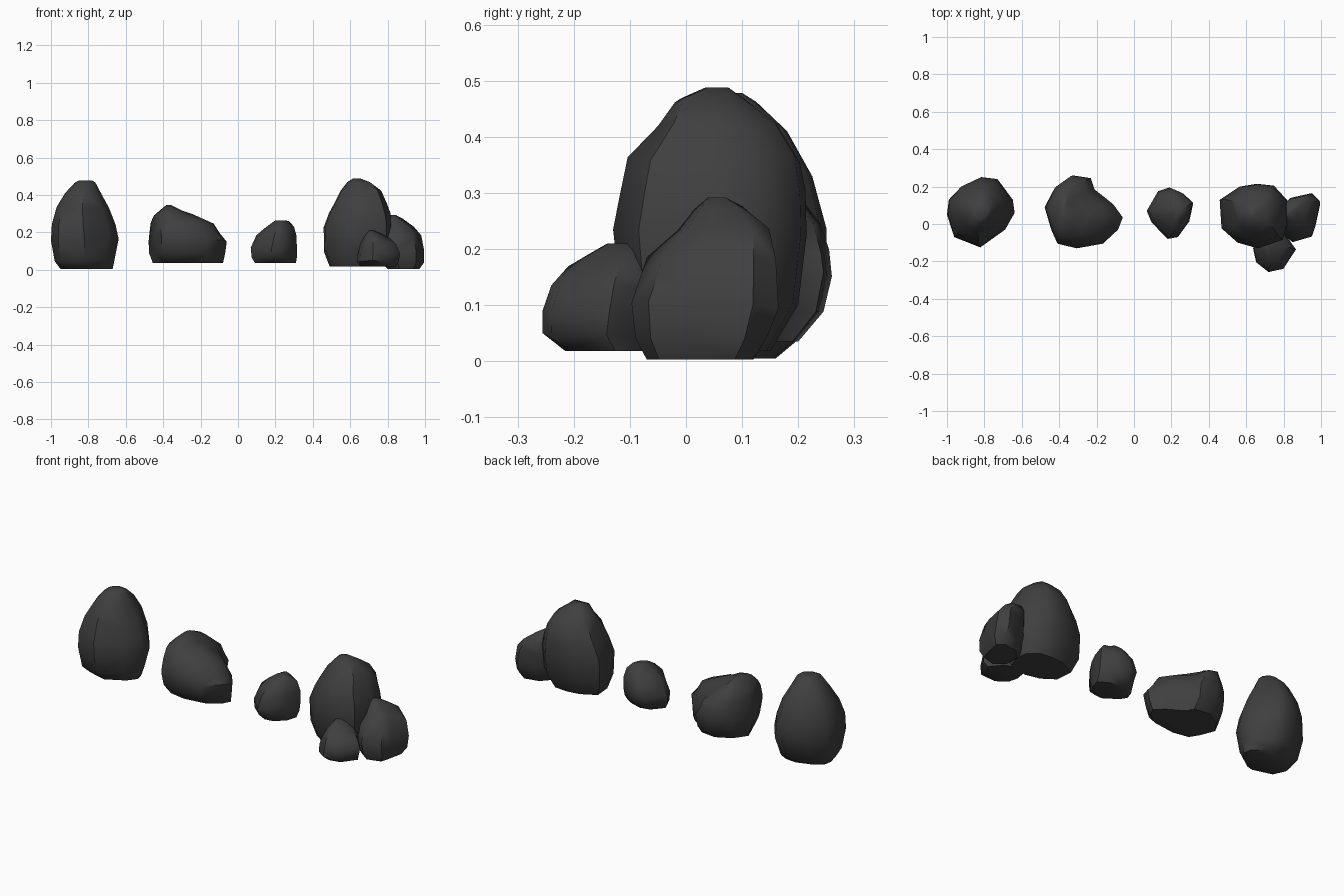
import bpy, bmesh, random

random.seed(4)


def rock(name, outline, levels, jitter=0.006):
    """Loft a plan outline through levels of (z, xmin, xmax, ymin, ymax)."""
    xs, ys = [p[0] for p in outline], [p[1] for p in outline]
    ax, ay = min(xs), min(ys)
    w, d = max(xs) - ax, max(ys) - ay
    bm = bmesh.new()
    rings = []
    for i, (z, x0, x1, y0, y1) in enumerate(levels):
        inner = 0 < i < len(levels) - 1
        ring = []
        for px, py in outline:
            dz = random.uniform(-jitter, jitter) if inner else 0
            ring.append(bm.verts.new((x0 + (px - ax) / w * (x1 - x0),
                                      y0 + (py - ay) / d * (y1 - y0), z + dz)))
        rings.append(ring)
    n = len(outline)
    for a, b in zip(rings, rings[1:]):
        for k in range(n):
            j = (k + 1) % n
            bm.faces.new((a[k], a[j], b[j], b[k]))
    bm.faces.new(rings[0])
    bm.faces.new(rings[-1])
    bmesh.ops.triangulate(bm, faces=[f for f in bm.faces if len(f.verts) == 4])
    bmesh.ops.recalc_face_normals(bm, faces=bm.faces)
    mesh = bpy.data.meshes.new(name)
    bm.to_mesh(mesh)
    bm.free()
    ob = bpy.data.objects.new(name, mesh)
    bpy.context.collection.objects.link(ob)
    mat = bpy.data.materials.get("dark_stone") or bpy.data.materials.new("dark_stone")
    mat.diffuse_color = (0.05, 0.05, 0.05, 1)
    mesh.materials.append(mat)
    bpy.ops.object.select_all(action='DESELECT')
    ob.select_set(True)
    bpy.context.view_layer.objects.active = ob
    bpy.ops.object.shade_smooth_by_angle(angle=0.8)


# tall boulder on the left
rock("tall_boulder",
     [(-.81, .25), (-.92, .2), (-.985, .13), (-.995, .05), (-.957, -.07),
      (-.82, -.125), (-.69, -.03), (-.64, .06), (-.65, .13), (-.73, .24)],
     [(.005, -.95, -.67, -.05, .16), (.05, -.98, -.66, -.1, .21),
      (.16, -1, -.638, -.125, .25), (.24, -.995, -.655, -.12, .25),
      (.33, -.97, -.69, -.085, .225), (.41, -.925, -.73, -.04, .18),
      (.465, -.875, -.76, .0, .125), (.478, -.85, -.78, .03, .1)])

# wide sloping boulder
rock("sloping_boulder",
     [(-.326, .26), (-.42, .195), (-.475, .09), (-.44, -.03), (-.406, -.105),
      (-.305, -.13), (-.165, -.105), (-.085, -.03), (-.06, .035),
      (-.11, .105), (-.21, .185), (-.23, .245)],
     [(.035, -.455, -.08, -.06, .2), (.09, -.475, -.068, -.11, .245),
      (.155, -.478, -.06, -.13, .26), (.2, -.473, -.1, -.125, .255),
      (.25, -.466, -.13, -.11, .24), (.295, -.45, -.245, -.07, .2),
      (.325, -.415, -.31, -.02, .15), (.345, -.385, -.355, .03, .1)])

# small loose stone
rock("small_stone",
     [(.19, .195), (.13, .175), (.07, .07), (.095, .01), (.18, -.08),
      (.235, -.07), (.295, .013), (.315, .115), (.26, .165)],
     [(.037, .09, .31, -.03, .13), (.07, .073, .315, -.07, .175),
      (.115, .068, .315, -.08, .195), (.18, .098, .312, -.065, .19),
      (.225, .14, .3, -.02, .16), (.255, .18, .272, .02, .12),
      (.264, .2, .25, .04, .095)])

# large boulder of the group
rock("group_large_boulder",
     [(.46, .13), (.47, -.02), (.556, -.095), (.663, -.125), (.797, -.08),
      (.83, .035), (.82, .13), (.75, .205), (.66, .215), (.567, .2)],
     [(.018, .49, .79, -.07, .15), (.1, .46, .82, -.115, .2),
      (.23, .458, .828, -.13, .215), (.3, .485, .815, -.118, .213),
      (.36, .515, .795, -.104, .203), (.42, .548, .765, -.05, .165),
      (.465, .585, .715, -.02, .11), (.488, .615, .655, .035, .075)])

# medium rock leaning on its right
rock("group_medium_rock",
     [(.95, .165), (.835, .14), (.76, .06), (.77, -.04), (.845, -.095),
      (.95, -.065), (.97, 0), (.995, .12)],
     [(.003, .8, .97, -.07, .12), (.04, .775, .995, -.09, .145),
      (.1, .765, .995, -.097, .165), (.18, .765, .98, -.07, .16),
      (.235, .775, .94, -.015, .148), (.272, .79, .88, .015, .11),
      (.292, .805, .845, .04, .07)])

# small rock in front of the group
rock("group_front_rock",
     [(.647, -.125), (.663, -.2), (.727, -.253), (.8, -.237), (.866, -.135),
      (.807, -.05), (.72, -.02), (.66, -.05)],
     [(.018, .655, .845, -.215, -.04), (.045, .637, .86, -.256, -.03),
      (.085, .64, .866, -.256, -.02), (.13, .652, .845, -.24, -.02),
      (.165, .668, .81, -.21, -.03), (.193, .685, .76, -.175, -.04),
      (.21, .7, .725, -.14, -.07)])
